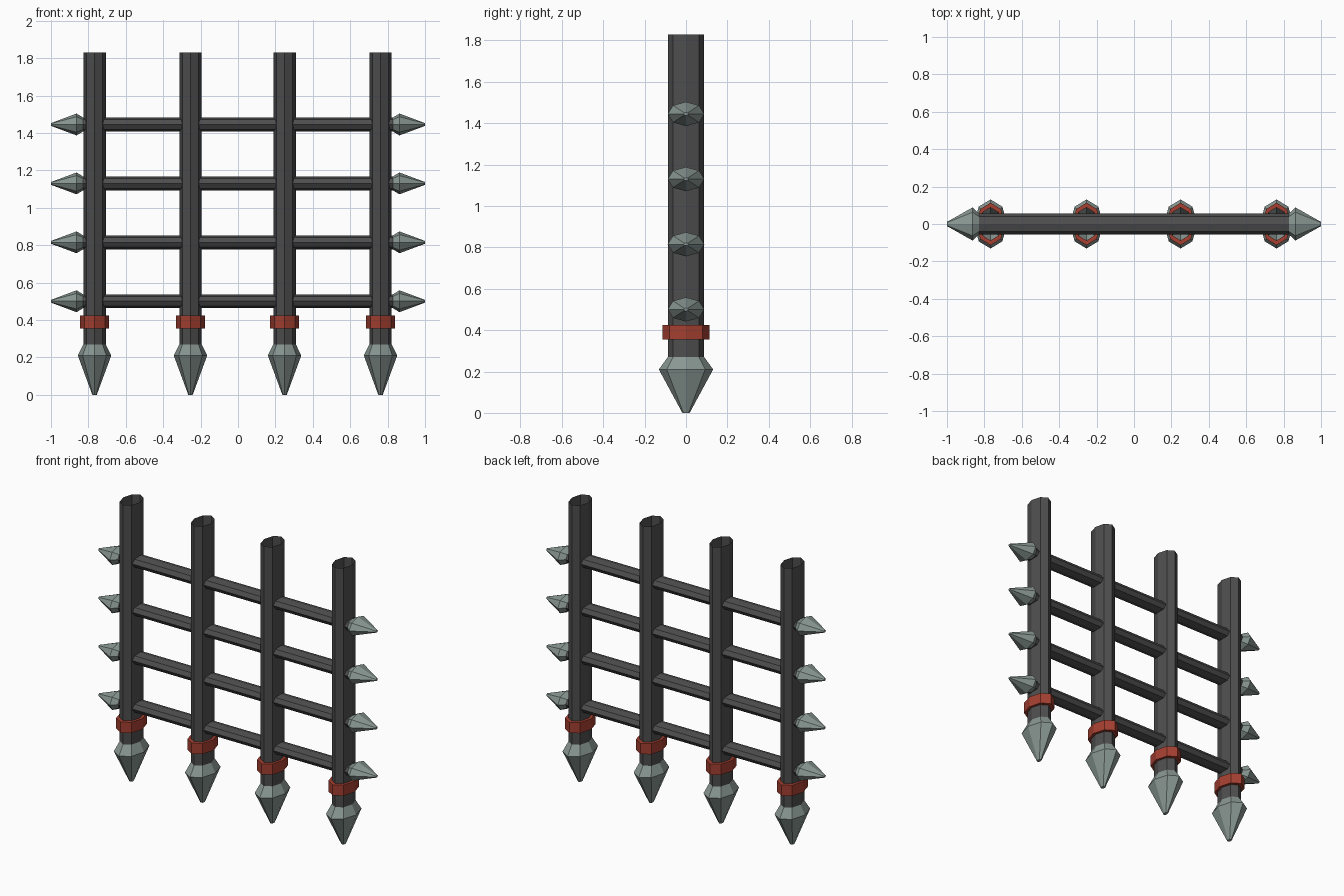
import bpy, bmesh, math

if "Cube" in bpy.data.objects:
    bpy.data.objects.remove(bpy.data.objects["Cube"])

def material(name, rgb):
    m = bpy.data.materials.new(name)
    m.diffuse_color = (*rgb, 1)
    m.use_nodes = True
    m.node_tree.nodes["Principled BSDF"].inputs["Base Color"].default_value = m.diffuse_color
    return m

iron = material("dark iron", (0.075, 0.075, 0.075))
steel = material("grey green steel", (0.25, 0.31, 0.29))
red = material("red band", (0.37, 0.05, 0.03))

SIDES = 8

def loft(name, mat, place, radii, profile, cap_end=False):
    """Flattened octagon rings along an axis; profile = (position, scale)."""
    bm = bmesh.new()
    rings = []
    for t, s in profile:
        rings.append([bm.verts.new(place(
            t,
            radii[0] * s * math.cos(math.tau * i / SIDES),
            radii[1] * s * math.sin(math.tau * i / SIDES))) for i in range(SIDES)])
    for a, b in zip(rings, rings[1:]):
        for i in range(SIDES):
            j = (i + 1) % SIDES
            bm.faces.new((a[i], a[j], b[j], b[i]))
    if cap_end:
        bm.faces.new(rings[-1])
    bmesh.ops.recalc_face_normals(bm, faces=bm.faces)
    mesh = bpy.data.meshes.new(name)
    bm.to_mesh(mesh)
    bm.free()
    mesh.materials.append(mat)
    obj = bpy.data.objects.new(name, mesh)
    bpy.context.collection.objects.link(obj)
    return obj

# Upright bars (open tubes), with red bands and spear points below
UP = (0.06, 0.088)
for x in (-0.767, -0.254, 0.249, 0.762):
    up = lambda t, u, v, x=x: (x + u, v, t)
    loft("upright_bar", iron, up, UP, [(1.83, 1), (0.27, 1)])
    loft("bar_band", red, up, UP, [(0.355, 1), (0.355, 1.29), (0.425, 1.29), (0.425, 1)])
    loft("bottom_spike", steel, up, UP, [(0.27, 1), (0.21, 1.49), (0.0, 0.2)], True)

# Cross bars with a spear point at each end
CROSS = (0.056, 0.037)
for z in (0.5, 0.815, 1.13, 1.445):
    loft("cross_bar", iron, lambda t, u, v: (t, u, z + v), CROSS, [(-0.835, 1), (0.835, 1)])
    for side in (-1, 1):
        loft("side_spike", steel, lambda t, u, v: (side * t, u, z + v), CROSS,
             [(0.828, 1), (0.863, 1.58), (1.0, 0.2)], True)
